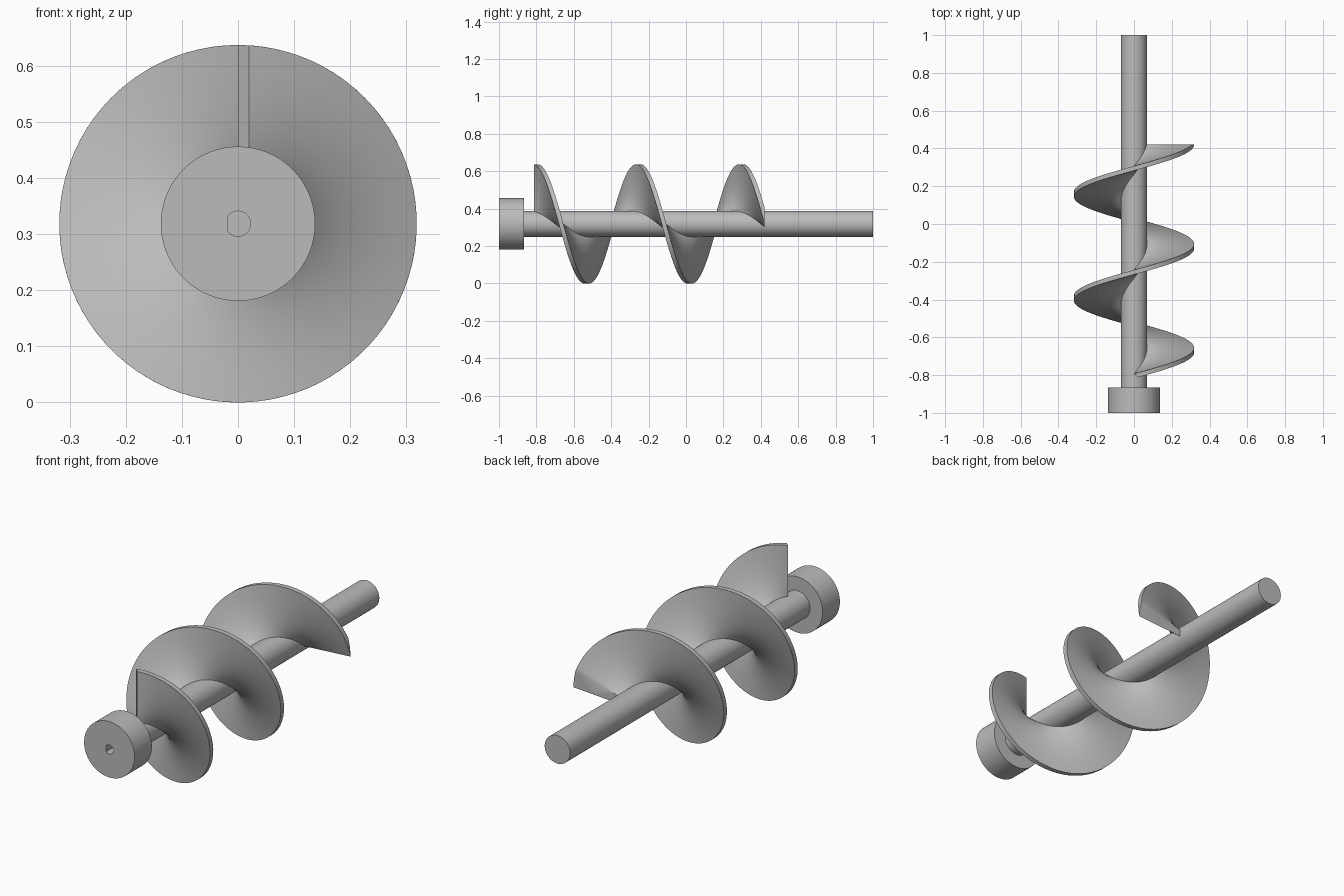
import bpy, bmesh, math

AXIS_Z = 0.3185      # height of the screw axis
SHAFT_R = 0.069
BLADE_R = 0.3185
PITCH = 0.55

cube = bpy.data.objects.get("Cube")
if cube:
    bpy.data.objects.remove(cube, do_unlink=True)

steel = bpy.data.materials.new("grey_steel")
steel.use_nodes = True
steel.diffuse_color = (0.5, 0.5, 0.5, 1)
bsdf = next(n for n in steel.node_tree.nodes if n.type == 'BSDF_PRINCIPLED')
bsdf.inputs["Base Color"].default_value = steel.diffuse_color


def make_object(name, bm):
    bmesh.ops.recalc_face_normals(bm, faces=bm.faces)
    mesh = bpy.data.meshes.new(name)
    bm.to_mesh(mesh)
    bm.free()
    mesh.materials.append(steel)
    ob = bpy.data.objects.new(name, mesh)
    bpy.context.collection.objects.link(ob)
    return ob


def activate(ob):
    bpy.ops.object.select_all(action='DESELECT')
    ob.select_set(True)
    bpy.context.view_layer.objects.active = ob


def smooth(ob):
    activate(ob)
    bpy.ops.object.shade_smooth_by_angle(angle=math.radians(30))


def rod(name, radius, y0, y1, sides=96, flat_x=None):
    """Round bar along y, with an optional flat on its -x side."""
    bm = bmesh.new()
    ring = []
    for i in range(sides):
        a = 2 * math.pi * (i + 0.5) / sides
        x = radius * math.cos(a)
        if flat_x is not None:
            x = max(x, flat_x)
        ring.append(bm.verts.new((x, y0, AXIS_Z + radius * math.sin(a))))
    face = bm.faces.new(ring)
    ext = bmesh.ops.extrude_face_region(bm, geom=[face])
    moved = [v for v in ext["geom"] if isinstance(v, bmesh.types.BMVert)]
    bmesh.ops.translate(bm, vec=(0, y1 - y0, 0), verts=moved)
    return make_object(name, bm)


# Shaft
smooth(rod("shaft", SHAFT_R, -0.87, 1.0))

# Drive collar with a D-shaped socket
collar = rod("drive_collar", 0.1375, -1.0, -0.866)
cutter = rod("socket_cutter", 0.0225, -1.05, -0.9, 32, flat_x=-0.018)
cutter.hide_render = True
cut = collar.modifiers.new("socket", 'BOOLEAN')
cut.operation = 'DIFFERENCE'
cut.solver = 'EXACT'
cut.object = cutter
activate(collar)
bpy.ops.object.modifier_apply(modifier=cut.name)
bpy.data.objects.remove(cutter, do_unlink=True)
smooth(collar)

# Screw blade: a slanted rectangular section swept along the helix
radii = [0.055 + (BLADE_R - 0.055) * i / 8 for i in range(9)]
section = [(r, 0.0, -0.793) for r in radii]
section += [(r, 0.02, -0.812) for r in reversed(radii)]
TURNS, STEPS = 2.3, 200
bm = bmesh.new()
rings = []
for s in range(STEPS + 1):
    turn = TURNS * s / STEPS
    a = 2 * math.pi * turn
    ring = []
    for r, side, y in section:
        up = math.sqrt(r * r - side * side)
        ring.append(bm.verts.new((up * math.sin(a) + side * math.cos(a),
                                  y + PITCH * turn,
                                  AXIS_Z + up * math.cos(a) - side * math.sin(a))))
    rings.append(ring)
count = len(section)
for lower, upper in zip(rings, rings[1:]):
    for i in range(count):
        j = (i + 1) % count
        bm.faces.new((lower[i], lower[j], upper[j], upper[i]))
bm.faces.new(rings[0])
bm.faces.new(rings[-1])

# Trim the blade's rear end square to the axis
trim = bmesh.ops.bisect_plane(bm, geom=bm.verts[:] + bm.edges[:] + bm.faces[:],
                              plane_co=(0, 0.42, 0), plane_no=(0, 1, 0),
                              clear_outer=True)
rim = [e for e in trim["geom_cut"] if isinstance(e, bmesh.types.BMEdge)]
bmesh.ops.contextual_create(bm, geom=rim)
smooth(make_object("screw_blade", bm))
